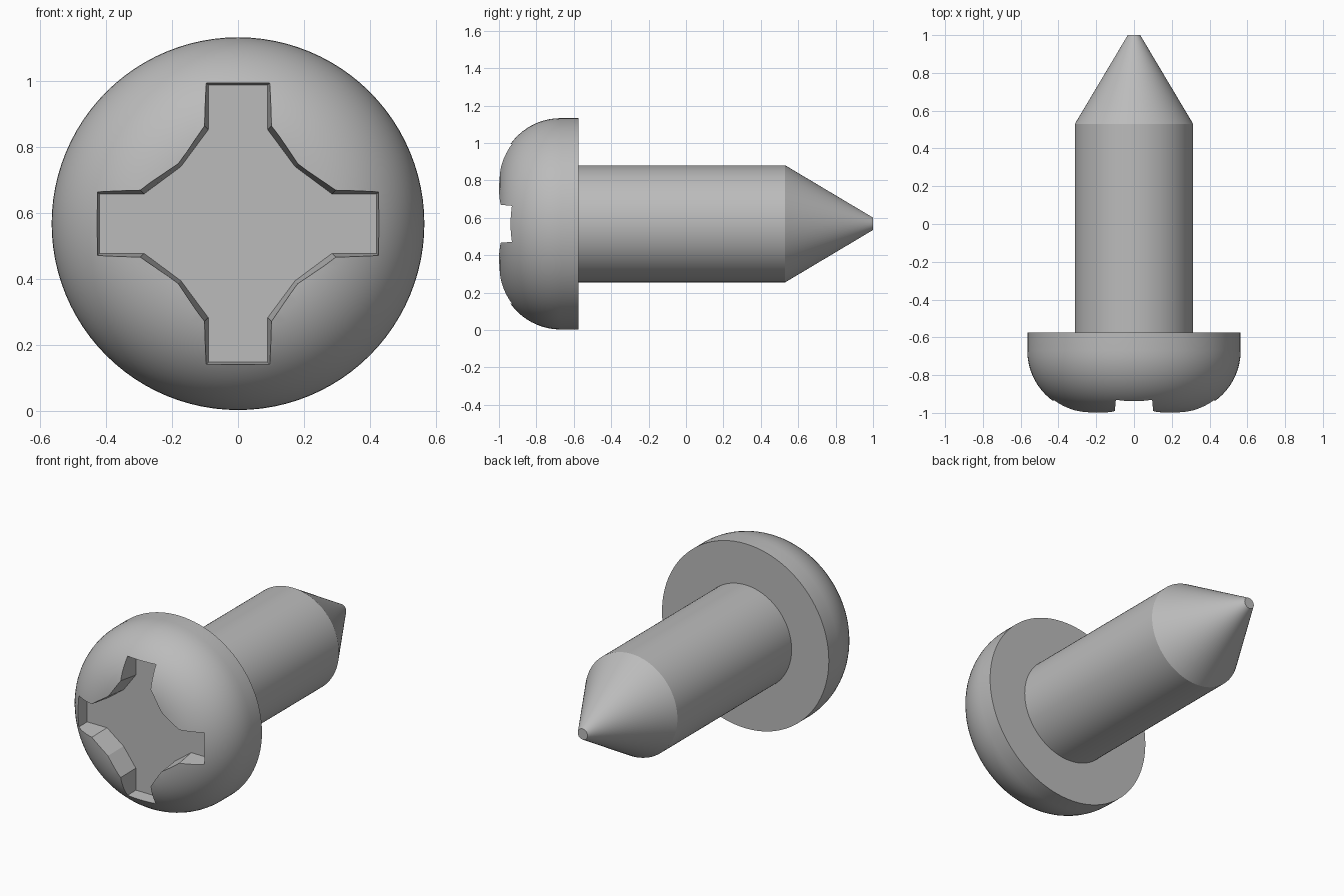
import bpy, bmesh, math
from mathutils import Matrix, Vector

cube = bpy.data.objects.get("Cube")
if cube:
    bpy.data.objects.remove(cube, do_unlink=True)

AXIS_Z = 0.568
SEGMENTS = 96

steel = bpy.data.materials.new("grey steel")
steel.use_nodes = True
colour = (0.5, 0.5, 0.5, 1)
steel.diffuse_color = colour
steel.node_tree.nodes["Principled BSDF"].inputs["Base Color"].default_value = colour


def add_object(name, bm):
    bmesh.ops.recalc_face_normals(bm, faces=bm.faces)
    mesh = bpy.data.meshes.new(name)
    bm.to_mesh(mesh)
    bm.free()
    mesh.materials.append(steel)
    obj = bpy.data.objects.new(name, mesh)
    bpy.context.collection.objects.link(obj)
    return obj


def loft(name, rings):
    """Bridge rings of points and cap both ends."""
    bm = bmesh.new()
    loops = [[bm.verts.new(p) for p in ring] for ring in rings]
    for a, b in zip(loops, loops[1:]):
        for i in range(len(a)):
            j = (i + 1) % len(a)
            bm.faces.new((a[i], a[j], b[j], b[i]))
    bm.faces.new(loops[0])
    bm.faces.new(loops[-1])
    return add_object(name, bm)


def turned(name, profile):
    """Turn a (radius, y) profile about the screw axis."""
    angles = [2 * math.pi * i / SEGMENTS for i in range(SEGMENTS)]
    return loft(name, [[(r * math.cos(a), y, AXIS_Z + r * math.sin(a)) for a in angles]
                       for r, y in profile])


def recess_ring(y, grow):
    """Cross outline with chamfered inner corners."""
    end, side, inner, mid = 0.42 + grow, 0.09 + grow, 0.285 + grow, 0.173 + grow * 0.7
    arm = [(end, side), (inner, side), (mid, mid), (side, inner), (side, end)]
    ring = []
    for k in range(4):
        turn = Matrix.Rotation(k * math.pi / 2, 2)
        for p in arm:
            q = turn @ Vector(p)
            ring.append((q.x, y, AXIS_Z + q.y))
    return ring


# Head: flat front, rounded shoulder, straight rim
ROUND = 0.33
HEAD_R = 0.565
profile = []
for i in range(17):
    a = i / 16 * math.pi / 2
    profile.append((HEAD_R - ROUND + ROUND * math.sin(a), -1 + ROUND - ROUND * math.cos(a)))
profile.append((HEAD_R, -0.575))
head = turned("screw_head", profile)

# Tapered cross recess cut into the head
cutter = loft("recess_cutter", [recess_ring(-0.86, 0), recess_ring(-1.05, 0.0166)])
cutter.hide_render = True
cut = head.modifiers.new("cross recess", "BOOLEAN")
cut.operation = "DIFFERENCE"
cut.solver = "EXACT"
cut.object = cutter
bpy.context.view_layer.objects.active = head
bpy.ops.object.modifier_apply(modifier=cut.name)
bpy.data.objects.remove(cutter, do_unlink=True)

# Shank with conical point
shank = turned("shank", [(0.313, -0.58), (0.313, 0.53), (0.033, 1.0)])

for obj in (head, shank):
    bpy.ops.object.select_all(action="DESELECT")
    obj.select_set(True)
    bpy.context.view_layer.objects.active = obj
    bpy.ops.object.shade_smooth_by_angle(angle=math.radians(15))
